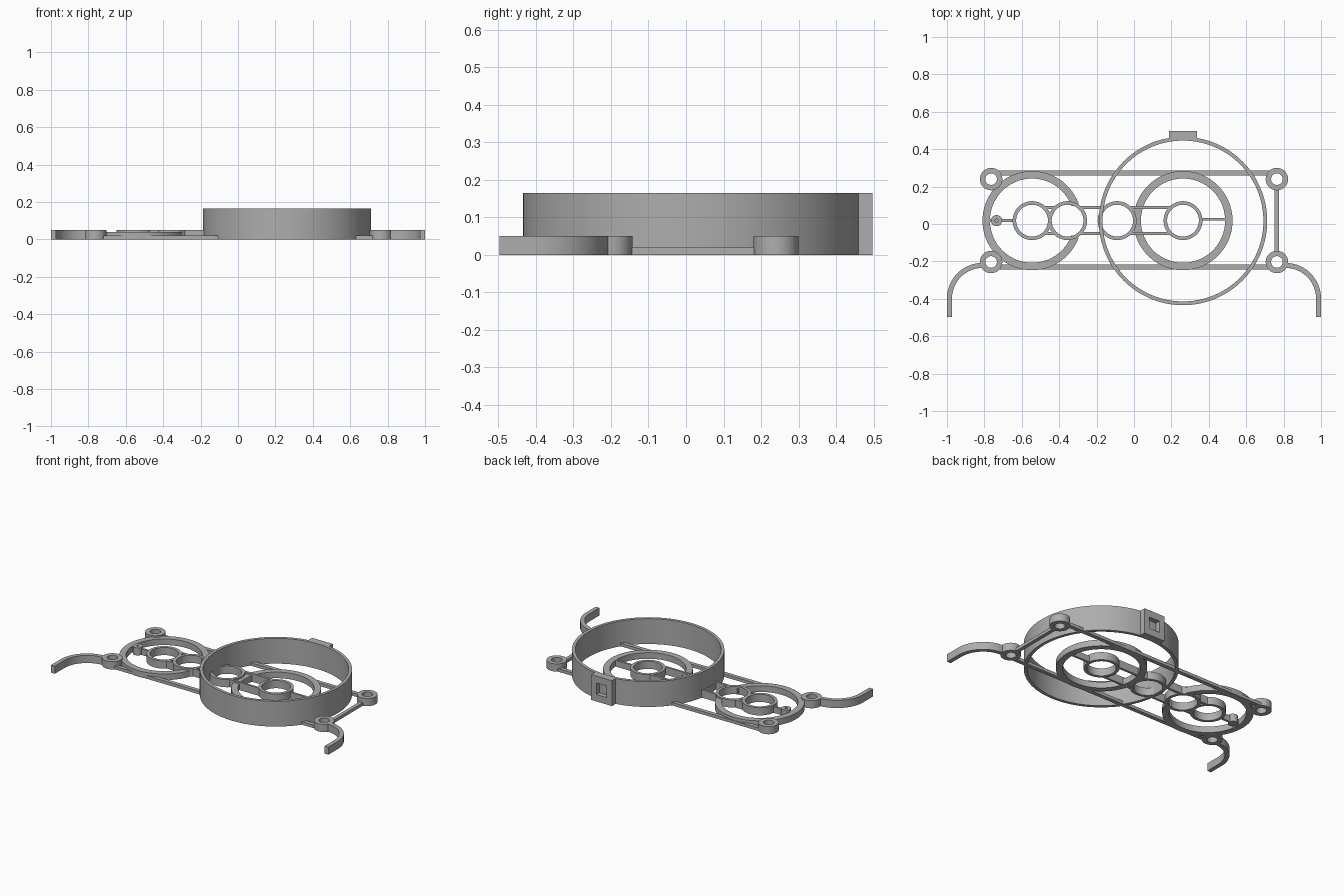
import bpy, bmesh, math
from math import cos, sin, radians

cube = bpy.data.objects.get("Cube")
if cube:
    bpy.data.objects.remove(cube, do_unlink=True)

grey = bpy.data.materials.new("plain grey")
grey.use_nodes = True
colour = (0.42, 0.42, 0.42, 1)
grey.diffuse_color = colour
grey.node_tree.nodes["Principled BSDF"].inputs["Base Color"].default_value = colour


def finish(name, bm):
    """Shade curved walls smooth, keep corners sharp, and link the part."""
    bmesh.ops.recalc_face_normals(bm, faces=bm.faces)
    for f in bm.faces:
        f.smooth = True
    for e in bm.edges:
        e.smooth = e.calc_face_angle(0) < radians(30)
    mesh = bpy.data.meshes.new(name)
    bm.to_mesh(mesh)
    bm.free()
    mesh.materials.append(grey)
    obj = bpy.data.objects.new(name, mesh)
    bpy.context.collection.objects.link(obj)
    return obj


def arc(name, x, y, outer, inner, height, start=0, end=360, steps=96):
    """Rectangular wall swept around a centre; a full turn makes a ring."""
    bm = bmesh.new()
    full = end - start == 360
    sections = []
    for i in range(steps if full else steps + 1):
        a = radians(start + (end - start) * i / steps)
        sections.append([bm.verts.new((x + r * cos(a), y + r * sin(a), z))
                         for r, z in ((inner, 0), (outer, 0), (outer, height), (inner, height))])
    pairs = list(zip(sections, sections[1:]))
    if full:
        pairs.append((sections[-1], sections[0]))
    for a, b in pairs:
        for k in range(4):
            j = (k + 1) % 4
            bm.faces.new((a[k], a[j], b[j], b[k]))
    if not full:
        bm.faces.new(sections[0])
        bm.faces.new(sections[-1])
    return finish(name, bm)


def bar(name, x0, x1, y0, y1, z0, z1):
    bm = bmesh.new()
    bmesh.ops.create_cube(bm, size=1)
    for v in bm.verts:
        v.co = (x1 if v.co.x > 0 else x0,
                y1 if v.co.y > 0 else y0,
                z1 if v.co.z > 0 else z0)
    return finish(name, bm)


TALL, MID, LOW, TOP = 0.05, 0.04, 0.02, 0.165
CY = 0.018          # shared centre line of the rings
LEFT, RIGHT = -0.545, 0.262

# Tall ring and the two mid rings; one is interrupted by a small ring
arc("tall_ring", RIGHT, CY - 0.002, 0.45, 0.43, TOP, steps=128)
arc("mid_ring_right", RIGHT, CY, 0.265, 0.225, MID)
arc("mid_ring_left", LEFT, CY, 0.265, 0.225, MID, 20, 340)

# Small rings along the centre line
small = [LEFT, -0.355, -0.09, RIGHT]
for i, x in enumerate(small):
    arc(f"small_ring_{i + 1}", x, CY, 0.104, 0.085, TALL, steps=64)

# Rails joining neighbouring small rings
for i, (a, b) in enumerate(zip(small, small[1:])):
    bar(f"back_rail_{i + 1}", a + 0.07, b - 0.07, 0.08, 0.096, 0, TALL)
    bar(f"front_rail_{i + 1}", a + 0.07, b - 0.07, -0.058, -0.044, 0, TALL)

# Spokes and the pin
bar("right_spoke", RIGHT + 0.095, RIGHT + 0.235, 0.018, 0.032, 0, MID)
bar("left_spoke", LEFT - 0.24, LEFT - 0.095, 0.012, 0.026, 0, MID)
arc("pin", -0.735, CY, 0.03, 0.008, TALL, steps=32)

# Corner bosses and curved hooks on both sides
for side, s in (("left", 1), ("right", -1)):
    for place, y in (("back", 0.24), ("front", -0.203)):
        arc(f"{side}_{place}_boss", s * 0.764, y, 0.06, 0.031, TALL, steps=48)
    a0, a1 = (0, 90) if s > 0 else (90, 180)
    arc(f"{side}_hook_curve", s * 0.81, -0.398, 0.19, 0.163, TALL, a0, a1, 32)
    xs = sorted((s * 0.973, s * 1.0))
    bar(f"{side}_hook_tip", *xs, -0.497, -0.398, 0, TALL)

# Low frame rods
bar("back_rod", -0.725, 0.725, 0.26, 0.286, 0, LOW)
bar("front_rod", -0.725, 0.725, -0.243, -0.217, 0, LOW)
bar("left_cross_rod", 0.75, 0.774, -0.15, 0.187, 0, LOW)

# Tab on the back of the tall ring, framing a square pocket
y0, y1 = 0.45, 0.497
bar("tab_left", 0.298, 0.336, y0, y1, 0, TOP)
bar("tab_right", 0.186, 0.224, y0, y1, 0, TOP)
bar("tab_bottom", 0.224, 0.298, y0, y1, 0, 0.045)
bar("tab_top", 0.224, 0.298, y0, y1, 0.12, TOP)
